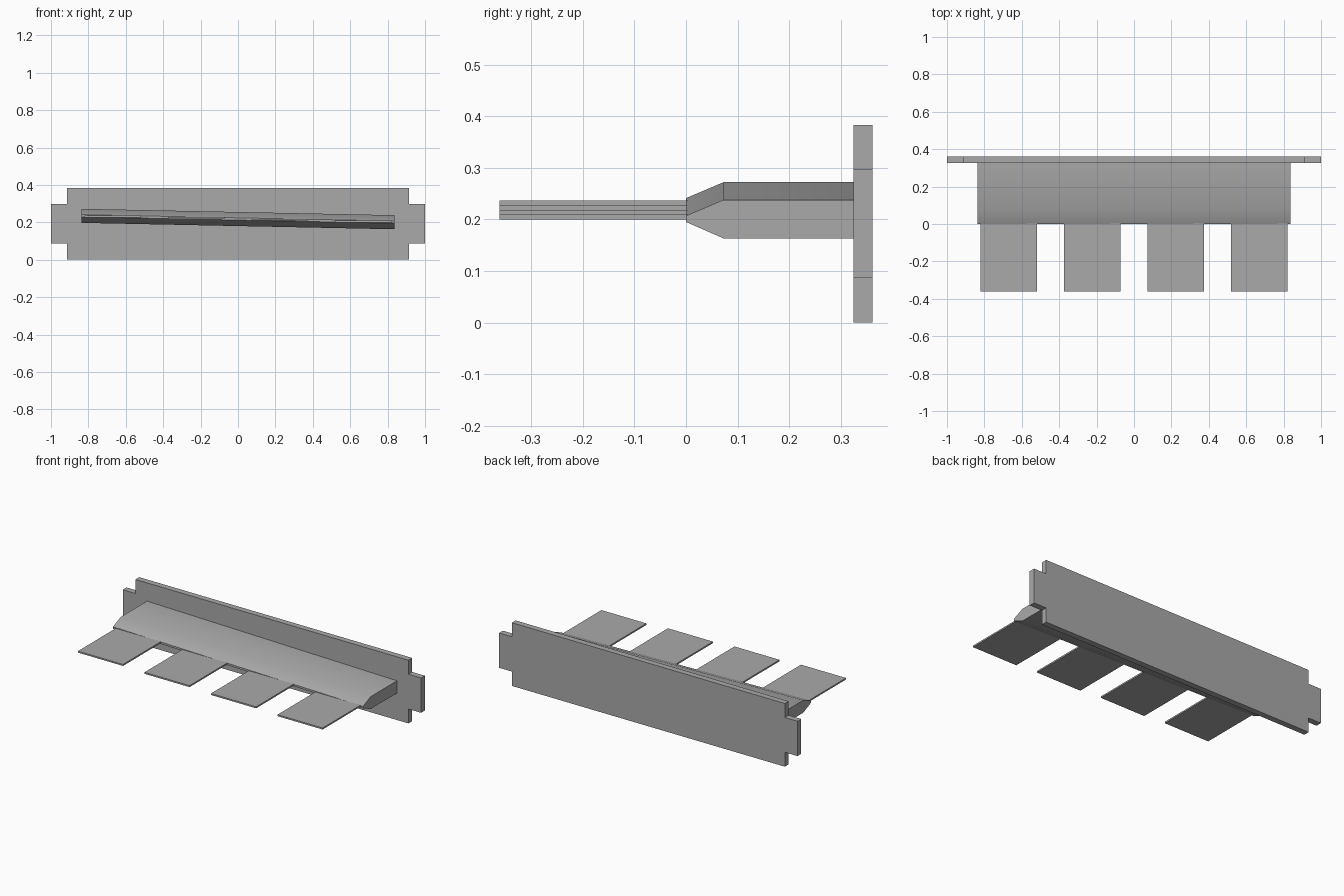
import bpy, bmesh, math

old = bpy.data.objects.get("Cube")
if old:
    bpy.data.objects.remove(old, do_unlink=True)

grey = bpy.data.materials.new("plain grey")
grey.use_nodes = True
grey.diffuse_color = (0.4, 0.4, 0.4, 1)
grey.node_tree.nodes["Principled BSDF"].inputs["Base Color"].default_value = (0.4, 0.4, 0.4, 1)

SLOPE = -0.0204   # height change along x of the leaning body


def prism(name, outline, place, start, end, smooth=False):
    """Extrude a 2D outline from start to end; place maps (u, v, depth) to xyz."""
    bm = bmesh.new()
    rings = [[bm.verts.new(place(u, v, d)) for u, v in outline] for d in (start, end)]
    bm.faces.new(rings[0])
    bm.faces.new(rings[1])
    n = len(outline)
    for i in range(n):
        j = (i + 1) % n
        bm.faces.new((rings[0][i], rings[0][j], rings[1][j], rings[1][i]))
    bmesh.ops.recalc_face_normals(bm, faces=bm.faces)
    mesh = bpy.data.meshes.new(name)
    bm.to_mesh(mesh)
    bm.free()
    mesh.materials.append(grey)
    obj = bpy.data.objects.new(name, mesh)
    bpy.context.collection.objects.link(obj)
    if smooth:
        bpy.ops.object.select_all(action='DESELECT')
        obj.select_set(True)
        bpy.context.view_layer.objects.active = obj
        bpy.ops.object.shade_smooth_by_angle(angle=math.radians(30))
    return obj


# Back plate with a stepped ear at each end
half = [(0.915, 0), (0.915, 0.087), (1, 0.087), (1, 0.298), (0.915, 0.298), (0.915, 0.383)]
plate = half + [(-x, z) for x, z in reversed(half)]
prism("back_plate", plate, lambda x, z, y: (x, y, z), 0.325, 0.361)

# Wedge-nosed body, leaning down towards the left end
body = [(0, 0.212), (0.073, 0.180), (0.325, 0.180), (0.325, 0.255), (0.073, 0.255), (0, 0.224)]
prism("wedge_body", body, lambda y, z, x: (x, y, z + SLOPE * x), -0.838, 0.838, smooth=True)

# Four level tongues, stepping down along the nose of the body
for i in range(4):
    x = -0.669 + i * 0.446
    z = 0.218 + SLOPE * x
    tongue = [(x - 0.151, -0.361), (x + 0.151, -0.361), (x + 0.151, 0.01), (x - 0.151, 0.01)]
    prism(f"tongue_{i + 1}", tongue, lambda u, v, d: (u, v, d), z - 0.0046, z + 0.0046)
